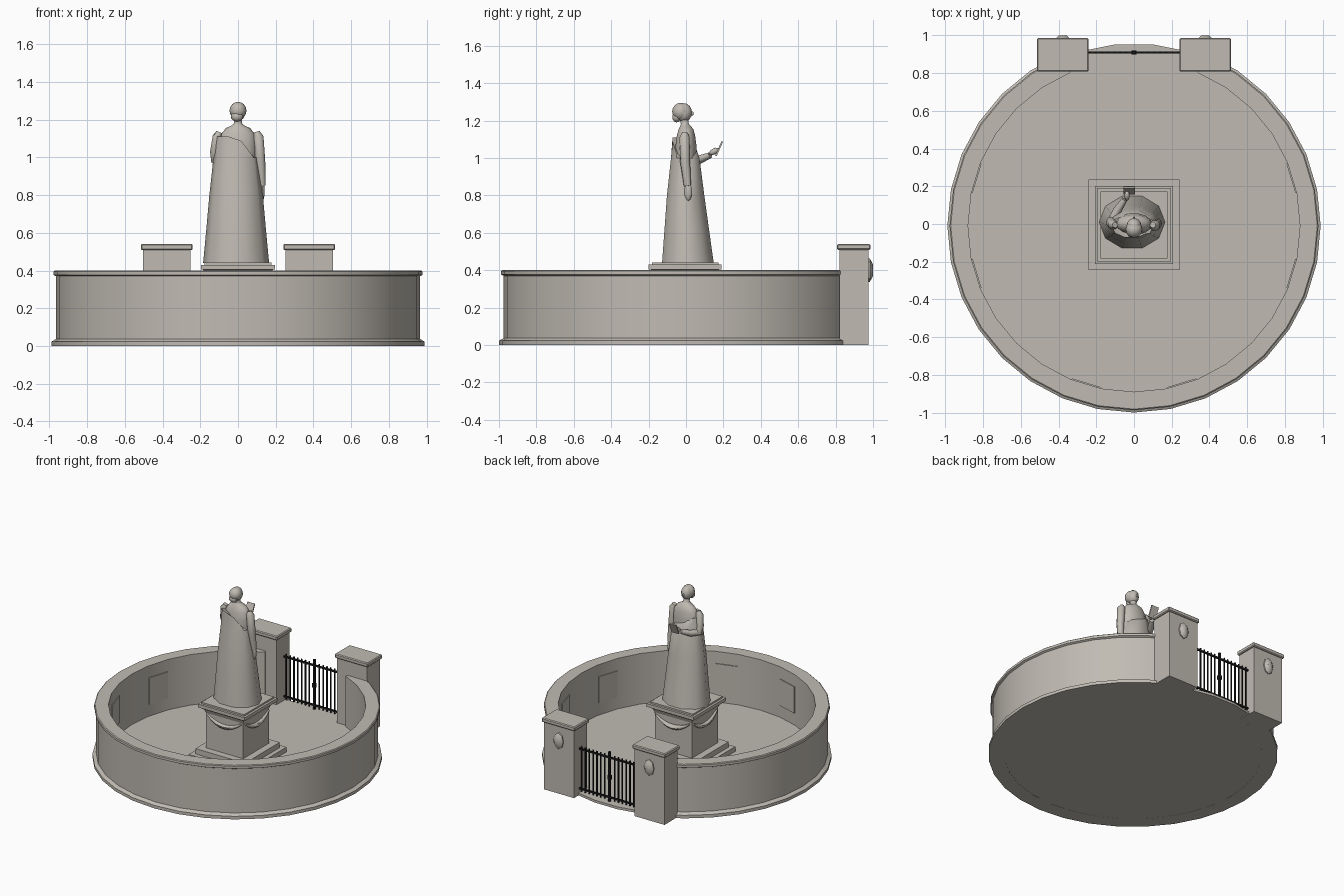
import bpy, bmesh, math
from math import sin, cos, radians, pi, tau
from mathutils import Vector, Matrix

cube = bpy.data.objects.get("Cube")
if cube:
    bpy.data.objects.remove(cube, do_unlink=True)


def material(name, rgb):
    m = bpy.data.materials.new(name)
    m.use_nodes = True
    m.diffuse_color = (*rgb, 1)
    bsdf = m.node_tree.nodes["Principled BSDF"]
    bsdf.inputs["Base Color"].default_value = (*rgb, 1)
    bsdf.inputs["Roughness"].default_value = 0.8
    return m


STONE = material("pale stone", (0.53, 0.5, 0.45))
IRON = material("black iron", (0.01, 0.01, 0.01))
CY = -0.01  # centre of the round wall


def finish(name, bm, mat=STONE, smooth=None):
    bmesh.ops.recalc_face_normals(bm, faces=bm.faces)
    me = bpy.data.meshes.new(name)
    bm.to_mesh(me)
    bm.free()
    me.materials.append(mat)
    ob = bpy.data.objects.new(name, me)
    bpy.context.collection.objects.link(ob)
    if smooth:
        bpy.ops.object.select_all(action='DESELECT')
        ob.select_set(True)
        bpy.context.view_layer.objects.active = ob
        bpy.ops.object.shade_smooth_by_angle(angle=radians(smooth))
    return ob


def box(name, centre, size, mat=STONE, rot=Matrix(), bevel=0):
    bm = bmesh.new()
    m = Matrix.Translation(centre) @ rot @ Matrix.Diagonal((*size, 1))
    bmesh.ops.create_cube(bm, size=1, matrix=m)
    if bevel:
        bmesh.ops.bevel(bm, geom=bm.edges[:], offset=bevel, segments=1, affect='EDGES')
    return finish(name, bm, mat)


def slab(name, half, z0, z1, bevel=0):
    return box(name, (0, -0.005, (z0 + z1) / 2), (2 * half, 2 * half, z1 - z0), bevel=bevel)


def ball(name, centre, radii, seg=12, rot=Matrix()):
    bm = bmesh.new()
    m = Matrix.Translation(centre) @ rot @ Matrix.Diagonal((*radii, 1))
    bmesh.ops.create_uvsphere(bm, u_segments=seg, v_segments=seg * 2 // 3, radius=1, matrix=m)
    return finish(name, bm, smooth=60)


def skin(name, loops, closed=False, ring=True, mat=STONE, smooth=60):
    """Join equal loops of points into a surface with capped ends."""
    bm = bmesh.new()
    rows = [[bm.verts.new(p) for p in loop] for loop in loops]
    n = len(rows[0])
    for a, b in zip(rows, rows[1:]):
        for i in range(n):
            j = (i + 1) % n
            bm.faces.new((a[i], a[j], b[j], b[i]))
    bm.faces.new(rows[0])
    bm.faces.new(rows[-1])
    return finish(name, bm, mat, smooth)


def loft(name, rings, n=10, drop=None):
    """Stack of ellipses given as centre x, centre y, radius x, radius y, height."""
    loops = [[Vector((x + rx * cos(tau * i / n), y + ry * sin(tau * i / n), z))
              for i in range(n)] for x, y, rx, ry, z in rings]
    if drop:
        for p in loops[-1]:
            p.z -= drop(p)
    return skin(name, loops)


def tube(name, points, radii, n=8, mat=STONE):
    pts = [Vector(p) for p in points]
    loops = []
    for i, p in enumerate(pts):
        d = (pts[min(i + 1, len(pts) - 1)] - pts[max(i - 1, 0)]).normalized()
        side = d.cross(Vector((0.31, 0.2, 0.93))).normalized()
        up = d.cross(side)
        loops.append([p + radii[i] * (cos(tau * k / n) * side + sin(tau * k / n) * up)
                      for k in range(n)])
    return skin(name, loops, mat=mat)


# round wall with footing and coping, open at the gate
profile = [(0.88, 0), (0.99, 0), (0.99, 0.023), (0.965, 0.037), (0.965, 0.37),
           (0.978, 0.377), (0.978, 0.395), (0.972, 0.4), (0.88, 0.4)]
arc = [radians(112.5 + 11.25 * i) for i in range(29)]
skin("round_wall", [[(r * cos(a), CY + r * sin(a), z) for r, z in profile] for a in arc],
     smooth=30)

# paved floor
bm = bmesh.new()
bmesh.ops.create_cone(bm, cap_ends=True, segments=32, radius1=0.968, radius2=0.968, depth=0.018,
                      matrix=Matrix.Translation((0, CY, 0.01)) @ Matrix.Rotation(pi / 32, 4, 'Z'))
finish("floor", bm)

# thin panels on the inside of the wall
for k, deg in enumerate((16.9, -16.9, 163.1, 196.9, -73.1, -106.9)):
    a = radians(deg)
    box(f"wall_panel_{k + 1}", (0.874 * cos(a), CY + 0.874 * sin(a), 0.21),
        (0.009, 0.16, 0.2), rot=Matrix.Rotation(a, 4, 'Z'))

# gate pillars with caps and shield bosses
for side, s in (("left", 1), ("right", -1)):
    x = 0.378 * s
    box(f"{side}_pillar", (x, 0.897, 0.255), (0.25, 0.155, 0.51))
    box(f"{side}_pillar_cap", (x, 0.897, 0.525), (0.275, 0.178, 0.032), bevel=0.006)
    loops = [[(x + w * k * cos(tau * i / 8), y, 0.4 + k * 0.062 * sin(tau * i / 8))
              for i in range(8)]
             for w, k, y in ((0.04, 1, 0.97), (0.04, 1, 0.983), (0.04, 0.5, 1.0))]
    skin(f"{side}_boss", loops, smooth=40)

# iron gate: two leaves of bars between rails
for z in (0.05, 0.35):
    box("gate_rail", (0, 0.91, z), (0.51, 0.01, 0.013), IRON)
for s in (1, -1):
    for i in range(1, 8):
        box("gate_bar", (s * (0.01 + i * 0.032), 0.91, 0.2), (0.008, 0.008, 0.34), IRON)
box("gate_post", (0, 0.91, 0.2), (0.014, 0.014, 0.39), IRON)
box("gate_latch", (0, 0.91, 0.2), (0.024, 0.022, 0.03), IRON)

# plinth
slab("lower_step", 0.24, 0.015, 0.055)
slab("upper_step", 0.207, 0.055, 0.095)
slab("plinth_block", 0.155, 0.095, 0.37)
skin("plinth_moulding", [[(sx * h, sy * h - 0.005, z) for sx, sy in
                          ((-1, -1), (1, -1), (1, 1), (-1, 1))]
                         for h, z in ((0.155, 0.36), (0.165, 0.385), (0.185, 0.405))], smooth=20)
slab("plinth_cap", 0.195, 0.405, 0.43)
slab("statue_base", 0.178, 0.43, 0.442)

# hanging swags on each face of the plinth
for k in range(4):
    turn = Matrix.Rotation(k * pi / 2, 4, 'Z')
    ts = [i / 8 for i in range(9)]
    pts = [turn @ Vector((-0.14 + 0.28 * t, -0.16, 0.35 - 0.22 * t * (1 - t))) for t in ts]
    tube(f"swag_{k + 1}", pts, [0.006 + 0.012 * sin(pi * t) for t in ts], n=6)

# statue robe, open and lower over the left breast
loft("robe", [(-0.01, 0.01, 0.175, 0.145, 0.44), (-0.01, 0.004, 0.158, 0.125, 0.62),
              (-0.01, -0.002, 0.142, 0.105, 0.8), (-0.012, -0.004, 0.118, 0.08, 1.0),
              (-0.015, -0.012, 0.105, 0.063, 1.11)],
     drop=lambda p: 1.3 * max(0, p.x) + 0.8 * max(0, p.y))
loft("torso", [(0, 0, 0.09, 0.055, 0.94), (-0.002, 0, 0.1, 0.058, 1.06),
               (0, 0, 0.092, 0.05, 1.12), (0, 0, 0.065, 0.04, 1.155),
               (0, -0.003, 0.03, 0.028, 1.172), (0, -0.006, 0.022, 0.022, 1.18),
               (0, -0.01, 0.022, 0.022, 1.21)], n=14)

# head with hair and nose
ball("head", (0, -0.012, 1.243), (0.04, 0.044, 0.05))
ball("hair", (0, -0.028, 1.248), (0.045, 0.046, 0.047))
ball("hair_knot", (-0.005, -0.05, 1.218), (0.034, 0.024, 0.028), 8)
ball("nose", (0, 0.032, 1.238), (0.006, 0.009, 0.012), 6)

# hanging left arm
tube("left_arm", [(0.1, -0.005, 1.135), (0.108, -0.008, 1.11), (0.118, -0.005, 0.98),
                  (0.128, 0.008, 0.85)], [0.016, 0.029, 0.027, 0.019])
ball("left_hand", (0.13, 0.012, 0.82), (0.012, 0.021, 0.05), 8)

# bent right arm holding a book
tube("right_upper_arm", [(-0.1, -0.005, 1.135), (-0.11, -0.005, 1.11), (-0.122, 0.005, 1.03),
                         (-0.12, 0.02, 0.98)], [0.016, 0.027, 0.027, 0.022])
tube("right_forearm", [(-0.122, 0.005, 0.985), (-0.09, 0.07, 0.99), (-0.05, 0.13, 1.015)],
     [0.024, 0.023, 0.016])
ball("right_hand", (-0.037, 0.15, 1.035), (0.015, 0.03, 0.016), 8, Matrix.Rotation(0.5, 4, 'X'))
box("book", (-0.025, 0.177, 1.05), (0.06, 0.009, 0.085), rot=Matrix.Rotation(-0.42, 4, 'X'))
